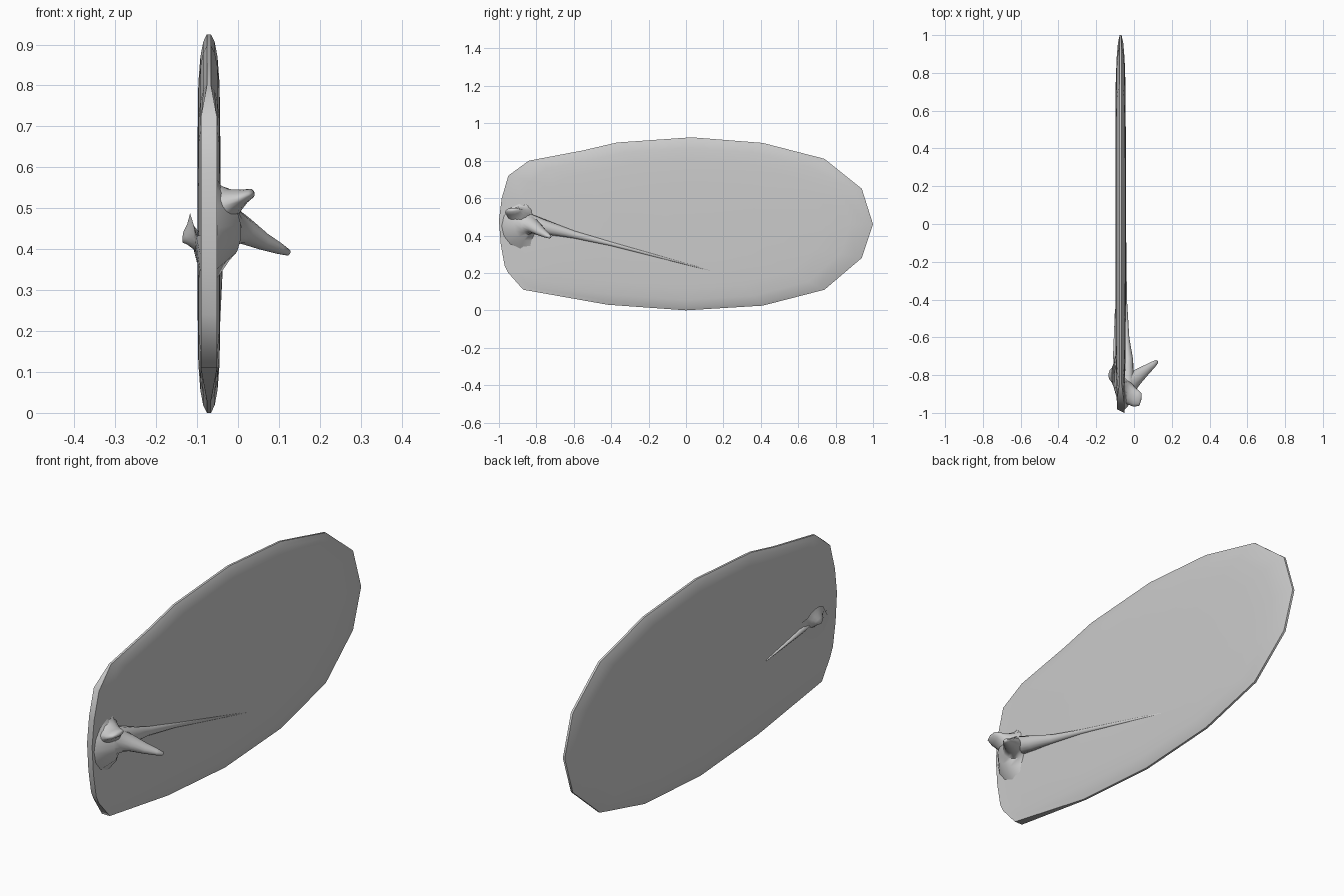
import bpy, bmesh, math
from mathutils import Vector

cube = bpy.data.objects.get("Cube")
if cube:
    bpy.data.objects.remove(cube, do_unlink=True)

grey = bpy.data.materials.new("plain grey")
grey.use_nodes = True
GREY = (0.6, 0.6, 0.6, 1)
grey.diffuse_color = GREY
grey.node_tree.nodes["Principled BSDF"].inputs["Base Color"].default_value = GREY

MID_X = -0.071


def finish(name, bm, angle):
    bmesh.ops.recalc_face_normals(bm, faces=bm.faces[:])
    mesh = bpy.data.meshes.new(name)
    bm.to_mesh(mesh)
    bm.free()
    mesh.materials.append(grey)
    obj = bpy.data.objects.new(name, mesh)
    bpy.context.collection.objects.link(obj)
    bpy.ops.object.select_all(action='DESELECT')
    obj.select_set(True)
    bpy.context.view_layer.objects.active = obj
    bpy.ops.object.shade_smooth_by_angle(angle=math.radians(angle))


def bridge(bm, a, b):
    for i in range(len(a)):
        j = (i + 1) % len(a)
        bm.faces.new((a[i], a[j], b[j], b[i]))


def fan(bm, ring, point):
    tip = bm.verts.new(point)
    for i in range(len(ring)):
        bm.faces.new((ring[i], ring[(i + 1) % len(ring)], tip))


def horn(name, stations, sides=14):
    """Tapered tube; a station is centre, radius across y, radius across z."""
    bm = bmesh.new()
    centres = [Vector(s[0]) for s in stations]
    rings = []
    for i, (c, ry, rz) in enumerate(stations):
        d = centres[min(i + 1, len(centres) - 1)] - centres[max(i - 1, 0)]
        d.normalize()
        if i == 0:
            d = Vector((1, 0, 0))
        v = d.cross(Vector((0, 1, 0))).normalized()
        u = v.cross(d).normalized()
        turn = [2 * math.pi * k / sides for k in range(sides)]
        rings.append([bm.verts.new(Vector(c) + u * ry * math.cos(t) + v * rz * math.sin(t))
                      for t in turn])
    for a, b in zip(rings, rings[1:]):
        bridge(bm, a, b)
    end = centres[-1] + d * min(stations[-1][1:]) * 0.6
    fan(bm, rings[0], centres[0])
    fan(bm, rings[-1], end)
    finish(name, bm, 60)


# Flat oval body, thin at the rim and blunt at the front
outline = [(-1, .48), (-.99, .35), (-.97, .24), (-.95, .2), (-.87, .11), (-.42, .03),
           (0, 0), (.41, .025), (.74, .11), (.94, .28), (1, .46), (.94, .65),
           (.74, .81), (.41, .895), (.03, .925), (-.37, .897), (-.55, .855),
           (-.84, .8), (-.95, .72), (-.985, .6)]
layers = [(1, .005), (.96, .014), (.88, .021), (.74, .026), (.4, .028)]
bm = bmesh.new()
rims = []
for side in (-1, 1):
    last = None
    for scale, half in layers:
        ring = []
        for y, z in outline:
            h = max(half, .02) if y < -.86 else half
            back = .02 if side < 0 and y < -.9 and scale == 1 else 0
            ring.append(bm.verts.new((MID_X + side * h, y * scale + back,
                                      .462 + (z - .462) * scale)))
        if last:
            bridge(bm, last, ring)
        else:
            rims.append(ring)
        last = ring
    fan(bm, last, (MID_X + side * .028, 0, .462))
bridge(bm, *rims)
finish("oval_body", bm, 50)

# Long pointed horn, with a flared root, sweeping backwards
horn("long_horn", [((-.055, -.86, .45), .13, .13), ((-.042, -.85, .455), .085, .085),
                   ((-.02, -.835, .455), .055, .05), ((.015, -.81, .445), .04, .033),
                   ((.06, -.775, .42), .028, .022), ((.1, -.745, .402), .018, .014),
                   ((.122, -.728, .392), .01, .008)])

# Short flattened horn near the front edge
horn("short_horn", [((-.055, -.89, .5), .075, .1), ((-.04, -.895, .505), .06, .06),
                    ((-.015, -.91, .515), .05, .033), ((.012, -.925, .528), .045, .018),
                    ((.033, -.93, .537), .034, .011)])

# Tapering ridge trailing back from the horns
horn("trailing_ridge", [((-.05, -.92, .5), .04, .04), ((-.043, -.84, .473), .045, .045),
                        ((-.034, -.72, .436), .034, .03), ((-.042, -.6, .405), .02, .017),
                        ((-.046, -.4, .355), .011, .009), ((-.046, .14, .21), .003, .002)])

# Low knob on the opposite face, with its faint ridge
horn("side_knob", [((-.09, -.8, .435), .14, .13), ((-.1, -.8, .432), .07, .06),
                   ((-.113, -.8, .428), .042, .036), ((-.124, -.8, .424), .03, .022),
                   ((-.13, -.8, .42), .015, .011)])
horn("knob_ridge", [((-.104, -.8, .428), .015, .015), ((-.1, -.7, .41), .011, .011),
                    ((-.098, -.45, .37), .003, .003)])
